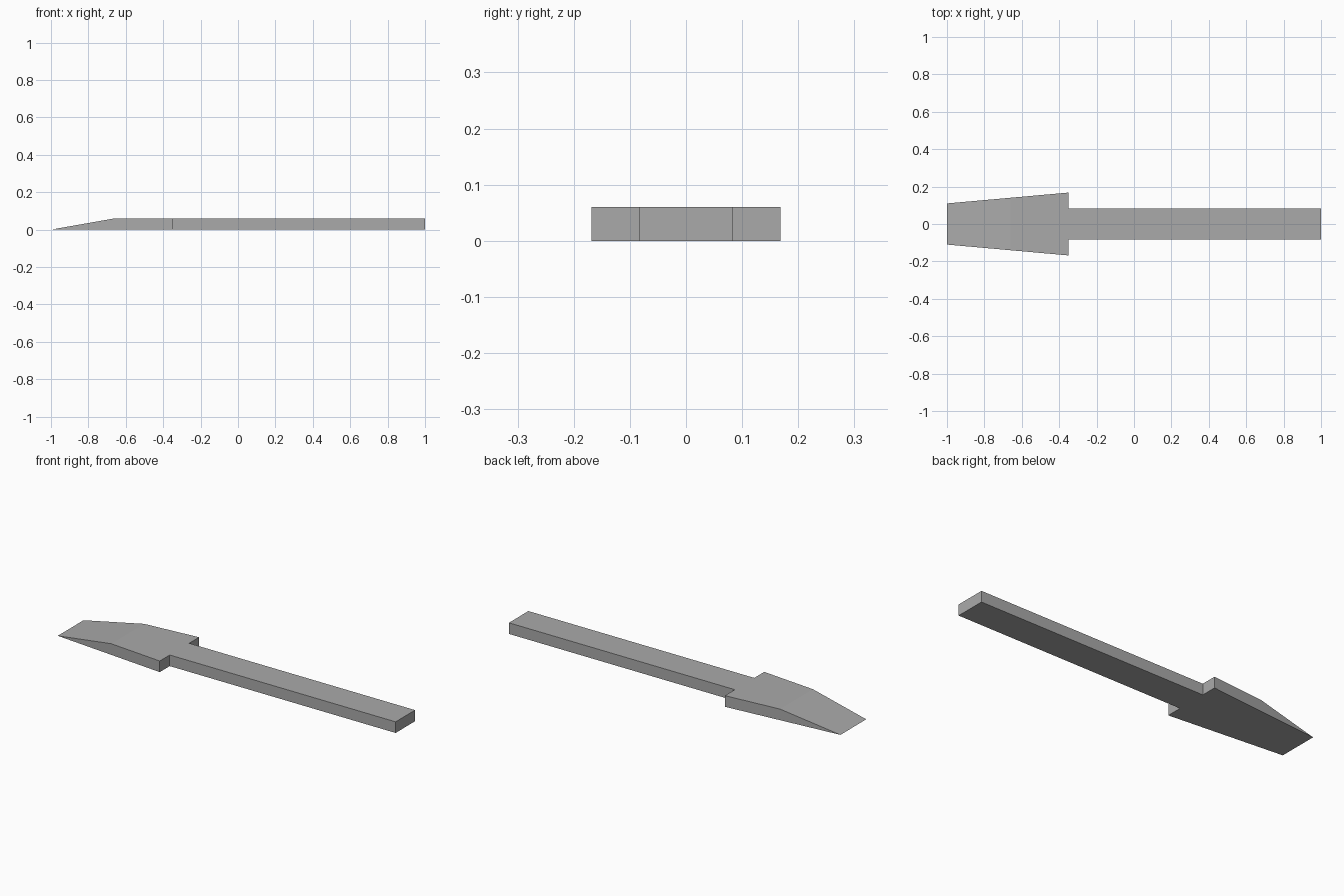
import bpy
import bmesh

cube = bpy.data.objects.get("Cube")
if cube:
    bpy.data.objects.remove(cube, do_unlink=True)

THICKNESS = 0.06
TIP_X, BEVEL_X, SHOULDER_X, END_X = -1.0, -0.66, -0.35, 1.0
TIP_W, SHOULDER_W, HANDLE_W = 0.11, 0.168, 0.083

grey = bpy.data.materials.new("plain_grey")
grey.use_nodes = True
colour = (0.4, 0.4, 0.4, 1)
grey.diffuse_color = colour
grey.node_tree.nodes["Principled BSDF"].inputs["Base Color"].default_value = colour

# Half outline of blade and handle, mirrored across the long axis
half = [(TIP_X, TIP_W), (SHOULDER_X, SHOULDER_W), (SHOULDER_X, HANDLE_W), (END_X, HANDLE_W)]
outline = half + [(x, -y) for x, y in reversed(half)]

bm = bmesh.new()
base = bm.faces.new([bm.verts.new((x, y, 0)) for x, y in outline])
top = bmesh.ops.extrude_face_region(bm, geom=[base])["geom"]
for v in top:
    if isinstance(v, bmesh.types.BMVert):
        v.co.z = THICKNESS

# Blade bevel: cut across the blade and bring the top down to a sharp tip
bmesh.ops.bisect_plane(bm, geom=bm.verts[:] + bm.edges[:] + bm.faces[:],
                       plane_co=(BEVEL_X, 0, 0), plane_no=(1, 0, 0))
for v in bm.verts:
    if v.co.x < TIP_X + 0.01:
        v.co.z = 0
bmesh.ops.remove_doubles(bm, verts=bm.verts[:], dist=0.0001)
bmesh.ops.recalc_face_normals(bm, faces=bm.faces[:])

mesh = bpy.data.meshes.new("blade_and_handle")
bm.to_mesh(mesh)
bm.free()
mesh.materials.append(grey)
tool = bpy.data.objects.new("blade_and_handle", mesh)
bpy.context.collection.objects.link(tool)
